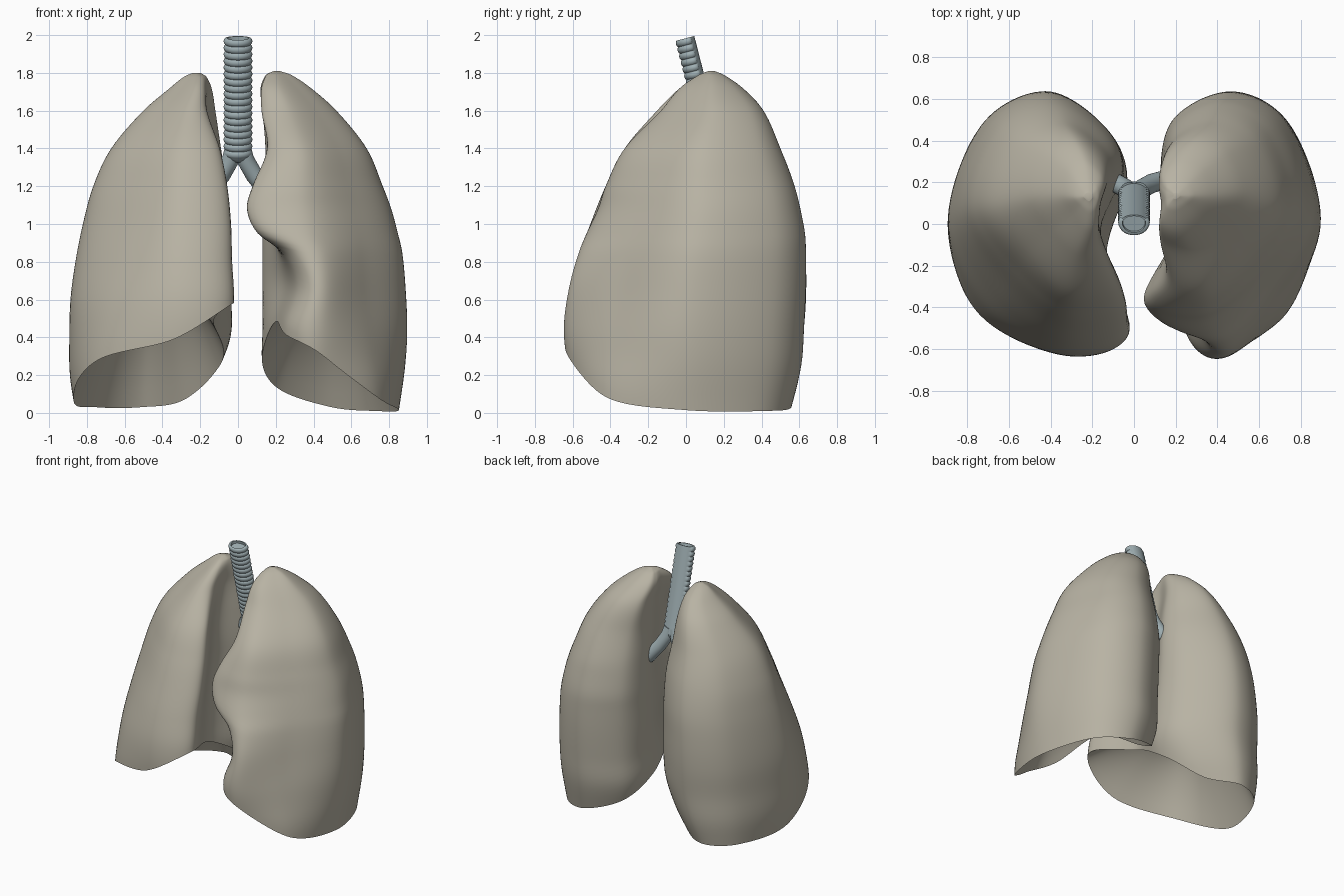
import bpy, bmesh, math
from mathutils import Vector

if "Cube" in bpy.data.objects:
    bpy.data.objects.remove(bpy.data.objects["Cube"])


def material(name, col):
    m = bpy.data.materials.new(name)
    m.diffuse_color = (*col, 1)
    m.use_nodes = True
    m.node_tree.nodes["Principled BSDF"].inputs["Base Color"].default_value = m.diffuse_color
    return m


def finish(name, rings, mat, close_start=True, close_end=True, angle=50):
    """Skin a stack of closed rings into one smooth object."""
    bm = bmesh.new()
    vs = [[bm.verts.new(p) for p in r] for r in rings]
    n = len(rings[0])
    for a, b in zip(vs, vs[1:]):
        for i in range(n):
            j = (i + 1) % n
            bm.faces.new((a[i], a[j], b[j], b[i]))
    if close_start:
        bm.faces.new(vs[0])
    if close_end:
        bm.faces.new(vs[-1])
    bmesh.ops.recalc_face_normals(bm, faces=bm.faces)
    me = bpy.data.meshes.new(name)
    bm.to_mesh(me)
    bm.free()
    ob = bpy.data.objects.new(name, me)
    bpy.context.collection.objects.link(ob)
    me.materials.append(mat)
    bpy.context.view_layer.objects.active = ob
    ob.select_set(True)
    bpy.ops.object.shade_smooth_by_angle(angle=math.radians(angle))
    ob.select_set(False)
    return ob


def hermite(p0, p1, m0, m1, t):
    t2, t3 = t * t, t * t * t
    return p0 * (2*t3 - 3*t2 + 1) + m0 * (t3 - 2*t2 + t) + p1 * (3*t2 - 2*t3) + m1 * (t3 - t2)


def level(table, z):
    """Smoothly interpolated table row at height z."""
    k = 0
    while k < len(table) - 2 and z > table[k + 1][0]:
        k += 1
    a, b = table[k], table[k + 1]
    pre, nxt = table[max(k - 1, 0)], table[min(k + 2, len(table) - 1)]
    h = b[0] - a[0]
    t = (z - a[0]) / h
    return [hermite(a[c], b[c], (b[c] - pre[c]) / (b[0] - pre[0]) * h,
                    (nxt[c] - a[c]) / (nxt[0] - a[0]) * h, t) for c in range(1, 7)]


def loop_at(pts, u):
    """Closed spline through pts; u counts control points."""
    n = len(pts)
    i = int(u) % n
    a, b = pts[i], pts[(i + 1) % n]
    return hermite(a, b, (b - pts[i - 1]) * 0.5, (pts[(i + 2) % n] - a) * 0.5, u - int(u))


def section(table, z, flare, corner):
    """Nine outline points: outer, back, medial hollow, front edge, front."""
    xo, yb, yf, xb, xm, xf = level(table, z)
    ym = (yb + yf) / 2
    B, F, W = yb - ym, yf - ym, xo - xb
    xe = (xb + xf) / 2
    g = 1 - math.exp(-2 * (z / flare) ** 2)      # front outer corner flares at the base
    return [Vector(p) for p in (
        (xo, ym), (xb + W * .82, ym + B * .74), (xb + W * .46, yb),
        (xb + W * corner[0], ym + B * corner[1]), (xb, ym + B * .35), (xm, ym + F * .22),
        (xf, ym + F * .85), (xe + (xo - xe) * .35, yf),
        (xb + W * (.83 - .12 * g), ym + F * (.72 - .11 * g)))]


def lung(name, side, table, rim, peak, flare, corner, mat):
    steps, n_up, n_cap = 12, 64, 14
    us = [i / steps for i in range(9 * steps)]
    top = table[-1][0]
    zr = [max(0.0, loop_at(rim, u)) for u in us]
    walls = []
    for k in range(n_up + 1):
        t = math.sin(k / n_up * math.pi / 2)
        ring = []
        for u, z0 in zip(us, zr):
            z = z0 + (top - z0) * t
            p = loop_at(section(table, z, flare, corner), u)
            ring.append(Vector((side * p.x, p.y, z)))
        walls.append(ring)
    # hollow underside domed over the diaphragm
    c = Vector((side * peak[0], peak[1], 0))
    dome = []
    for k in range(n_cap, 0, -1):
        s = k / (n_cap + .3)
        ring = []
        for p in walls[0]:
            q = p.lerp(c, s)
            q.z = p.z + (peak[2] - p.z) * (1 - (1 - s) ** 2.2)
            ring.append(q)
        dome.append(ring)
    return finish(name, dome + walls, mat)


lung_mat = material("lung_tissue", (0.48, 0.45, 0.37))
air_mat = material("airway", (0.35, 0.43, 0.45))

# rows: height, outer x, back y, front y, medial x at back / middle / front
left = [
    (0.0, .85, .55, -.56, .2, .24, .3), (.25, .885, .61, -.62, .13, .19, .28),
    (.45, .895, .625, -.64, .13, .19, .26), (.67, .885, .635, -.61, .13, .24, .32),
    (.85, .868, .635, -.56, .13, .21, .25), (.95, .845, .63, -.52, .13, .19, .11),
    (1.08, .81, .605, -.46, .135, .19, .05), (1.2, .765, .575, -.42, .14, .2, .08),
    (1.4, .68, .5, -.32, .145, .19, .16), (1.6, .52, .41, -.13, .13, .15, .13),
    (1.72, .385, .3, -.03, .12, .13, .13), (1.79, .28, .2, .07, .15, .15, .16),
    (1.81, .22, .15, .12, .19, .19, .19)]
right = [
    (0.0, .86, .55, -.55, .24, .26, .2), (.2, .89, .6, -.6, .12, .16, .09),
    (.4, .893, .62, -.63, .04, .13, .04), (.6, .887, .635, -.62, .035, .14, .025),
    (.8, .86, .635, -.57, .045, .15, .035), (1.0, .82, .62, -.5, .05, .16, .04),
    (1.2, .765, .575, -.42, .06, .16, .06), (1.4, .67, .5, -.32, .09, .17, .1),
    (1.6, .5, .41, -.15, .12, .17, .17), (1.72, .36, .3, -.03, .14, .16, .18),
    (1.78, .285, .2, .06, .17, .17, .19), (1.8, .24, .15, .11, .2, .2, .21)]

lung("left_lung", 1, left, [.015, .01, .03, .12, .27, .48, .41, .31, .08],
     (.5, -.03, .62), .5, (.09, .79), lung_mat)
lung("right_lung", -1, right, [.06, .03, .03, .07, .26, .48, .58, .39, .28],
     (.45, -.03, .7), 1.0, (.13, .74), lung_mat)


# windpipe: ringed in front, flattened and plain at the back
def pipe_ring(s, r, wave):
    base, tip = Vector((0, .165, 1.36)), Vector((0, .005, 1.985))
    c = base.lerp(tip, s)
    ax = (tip - base).normalized()
    fy = ax.cross(Vector((1, 0, 0)))
    ring = []
    for i in range(40):
        a = 2 * math.pi * i / 40
        sa = math.sin(a)
        rr = r + (wave if sa < .5 else 0)
        ring.append(c + Vector((rr * math.cos(a), 0, 0)) + fy * rr * sa * (.85 if sa < 0 else .6))
    return ring


rings = [pipe_ring(-.04, .045, 0), pipe_ring(-.015, .062, 0)]
count, per = 18, 8
for k in range(count * per + 1):
    s = k / (count * per)
    rings.append(pipe_ring(s, .067, .009 * abs(math.sin(math.pi * count * s)) ** .7))
rings += [pipe_ring(1, .056, 0), pipe_ring(.97, .054, 0)]
finish("windpipe", rings, air_mat)

# main bronchi
for name, sx in (("left_bronchus", 1), ("right_bronchus", -1)):
    path = [Vector((sx * x, y, z)) for x, y, z in
            ((.024, .155, 1.40), (.04, .17, 1.34), (.085, .195, 1.26), (.16, .215, 1.165), (.28, .235, 1.07))]
    tube = []
    for k, p in enumerate(path):
        d = (path[min(k + 1, 4)] - path[max(k - 1, 0)]).normalized()
        e = d.cross(Vector((0, 1, 0))).normalized()
        f = d.cross(e)
        r = .046
        tube.append([p + e * r * math.cos(2 * math.pi * i / 24) + f * r * math.sin(2 * math.pi * i / 24)
                     for i in range(24)])
    finish(name, tube, air_mat)
